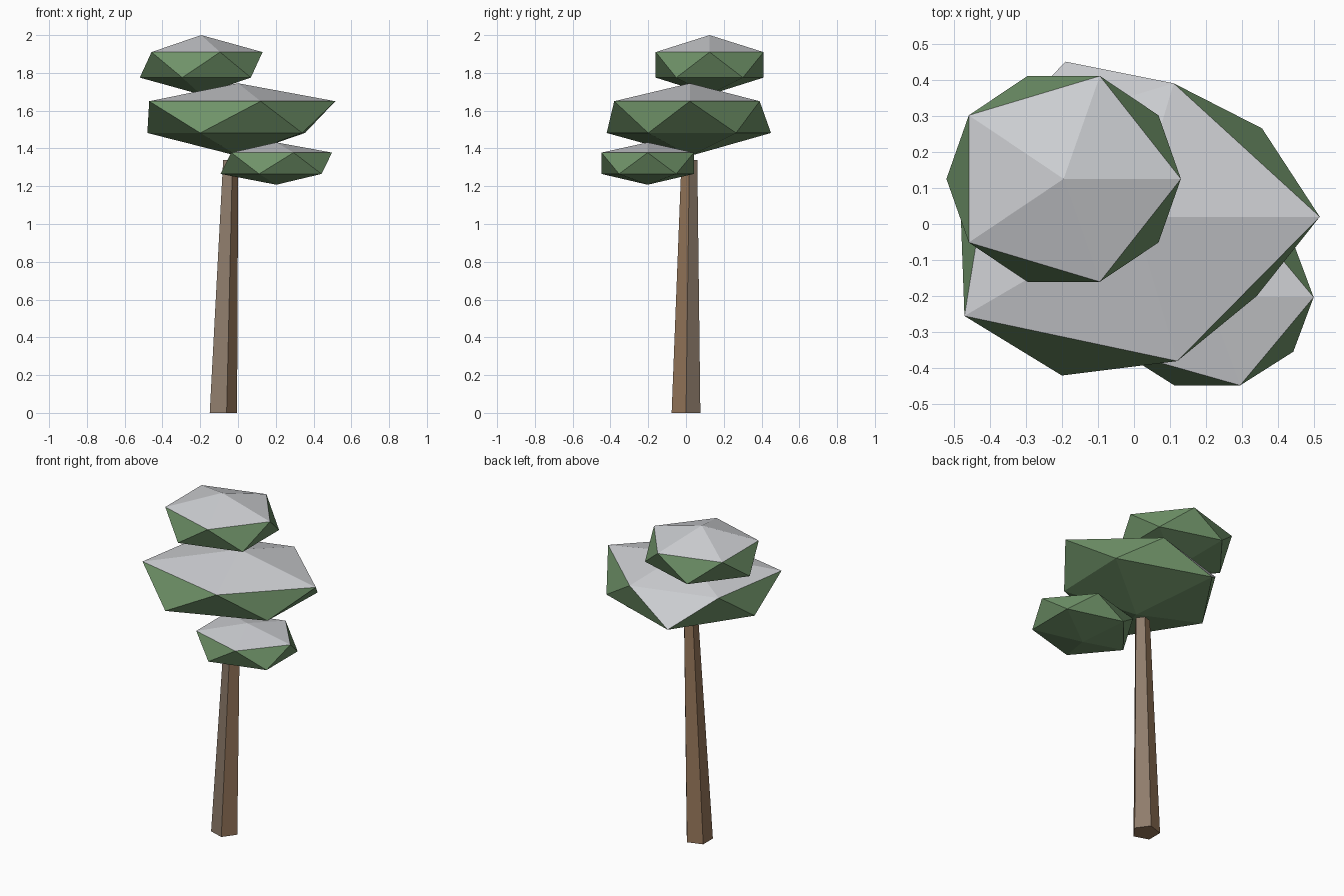
import bpy
import bmesh
from math import cos, sin, radians

cube = bpy.data.objects.get("Cube")
if cube:
    bpy.data.objects.remove(cube, do_unlink=True)


def material(name, rgb):
    mat = bpy.data.materials.new(name)
    mat.use_nodes = True
    mat.diffuse_color = (*rgb, 1)
    mat.node_tree.nodes["Principled BSDF"].inputs["Base Color"].default_value = (*rgb, 1)
    return mat


leaf = material("leaf_green", (0.16, 0.29, 0.14))
snow = material("snow_grey", (0.61, 0.62, 0.645))
bark = material("bark_brown", (0.31, 0.185, 0.105))
pale_bark = material("pale_bark", (0.275, 0.205, 0.15))


def ring(center, rx, ry, start=0):
    """Five points around an ellipse, counter-clockwise."""
    angles = [radians(start + 72 * i) for i in range(5)]
    return [(center[0] + rx * cos(a), center[1] + ry * sin(a)) for a in angles]


def finish(name, bm, materials):
    bm.normal_update()
    mesh = bpy.data.meshes.new(name)
    for mat in materials:
        mesh.materials.append(mat)
    bm.to_mesh(mesh)
    bm.free()
    obj = bpy.data.objects.new(name, mesh)
    bpy.context.collection.objects.link(obj)
    return obj


def foliage(name, center, upper, lower, heights):
    """Squashed twenty-sided clump; faces that look up carry snow."""
    z_bottom, z_lower, z_upper, z_top = heights
    bm = bmesh.new()
    top = bm.verts.new((*center, z_top))
    bottom = bm.verts.new((*center, z_bottom))
    up = [bm.verts.new((*p, z_upper)) for p in upper]
    low = [bm.verts.new((*p, z_lower)) for p in lower]
    for i in range(5):
        j = (i + 1) % 5
        bm.faces.new((top, up[i], up[j]))
        bm.faces.new((up[i], low[i], up[j]))
        bm.faces.new((low[i], low[j], up[j]))
        bm.faces.new((bottom, low[j], low[i]))
    bm.normal_update()
    for face in bm.faces:
        face.material_index = int(face.normal.z > 0.6)
    return finish(name, bm, (leaf, snow))


# Leaning, tapered five-sided trunk with two bark tones
bm = bmesh.new()
base = [bm.verts.new((*p, 0)) for p in ring((-0.085, 0), 0.08, 0.08)]
tip = [bm.verts.new((*p, 1.34)) for p in ring((-0.043, 0.018), 0.044, 0.044)]
for i in range(5):
    j = (i + 1) % 5
    side = bm.faces.new((base[i], base[j], tip[j], tip[i]))
    side.material_index = int(i in (0, 3))
bm.faces.new(base[::-1])
bm.faces.new(tip)
finish("trunk", bm, (bark, pale_bark))

# Small side clump
side_center = (0.203, -0.203)
foliage("lower_foliage", side_center,
        ring(side_center, 0.295, 0.257), ring(side_center, 0.295, 0.257, 36),
        (1.208, 1.265, 1.378, 1.432))

# Wide, irregular main clump
foliage("middle_foliage", (0, 0.02),
        [(0.515, 0.02), (0.11, 0.39), (-0.39, 0.24), (-0.47, -0.255), (0.12, -0.38)],
        [(0.355, 0.265), (-0.19, 0.45), (-0.48, 0.02), (-0.2, -0.42), (0.34, -0.2)],
        (1.36, 1.482, 1.65, 1.745))

# Top clump
crown_center = (-0.195, 0.125)
foliage("top_foliage", crown_center,
        ring(crown_center, 0.325, 0.3), ring(crown_center, 0.325, 0.3, 36),
        (1.685, 1.775, 1.91, 2.0))
